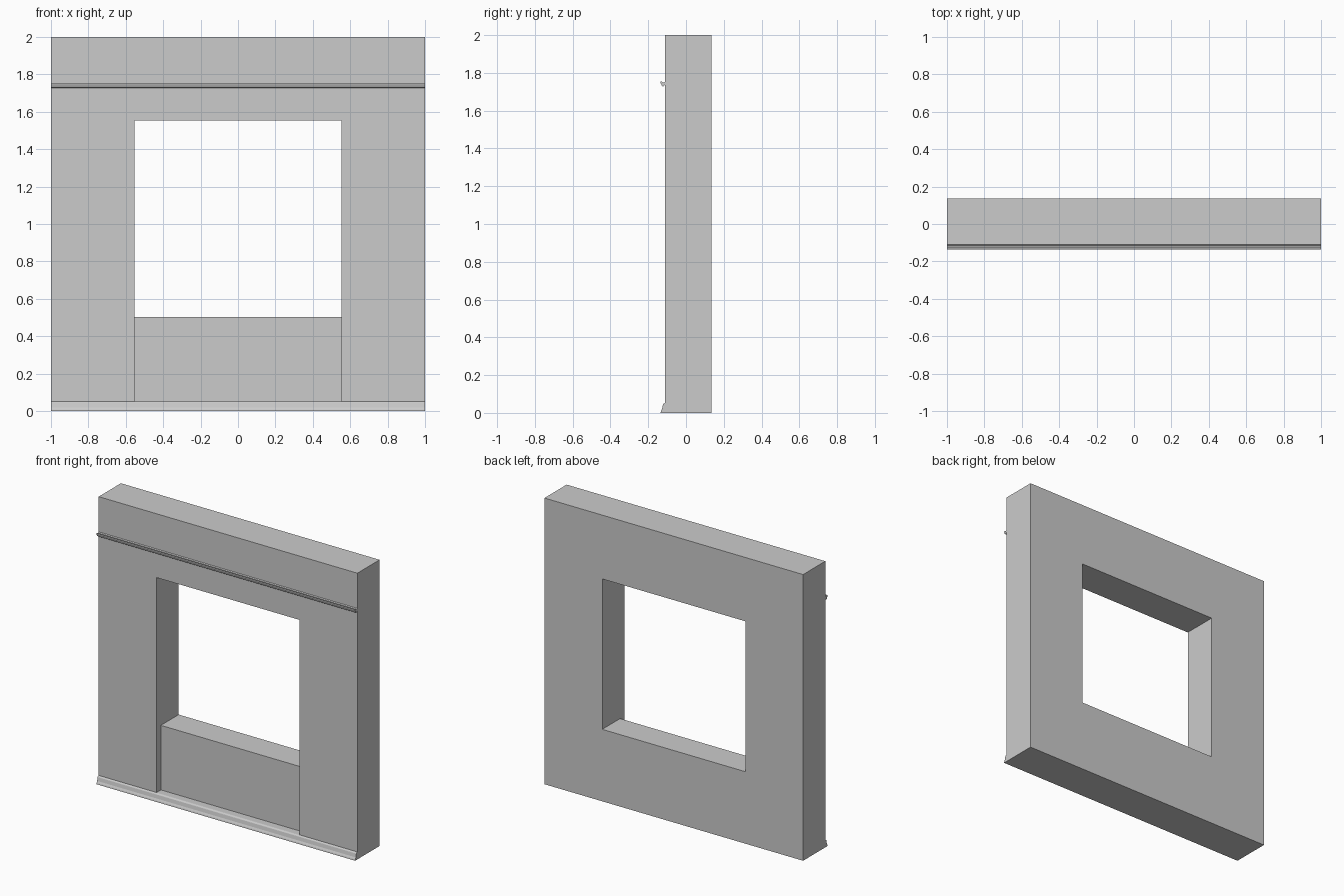
import bpy, bmesh
from math import cos, sin, pi

if "Cube" in bpy.data.objects:
    bpy.data.objects.remove(bpy.data.objects["Cube"])

FRONT, BACK = -0.11, 0.135      # wall faces
HALF_W = 0.553                  # half width of the window opening
SILL, HEAD = 0.503, 1.554
SKIRT_TOP = 0.052
PANEL_Y = -0.062                # face of the recessed panel under the window


def make_object(name, bm):
    bmesh.ops.recalc_face_normals(bm, faces=bm.faces)
    mesh = bpy.data.meshes.new(name)
    bm.to_mesh(mesh)
    bm.free()
    obj = bpy.data.objects.new(name, mesh)
    bpy.context.collection.objects.link(obj)
    return obj


def box(name, lo, hi):
    bm = bmesh.new()
    bmesh.ops.create_cube(bm, size=1)
    for v in bm.verts:
        v.co = [(a + b) / 2 + c * (b - a) for a, b, c in zip(lo, hi, v.co)]
    return make_object(name, bm)


def moulding(name, profile):
    """Extrude a (y, z) profile along the full width of the wall."""
    bm = bmesh.new()
    face = bm.faces.new([bm.verts.new((-1, y, z)) for y, z in profile])
    ext = bmesh.ops.extrude_face_region(bm, geom=[face])
    moved = [g for g in ext["geom"] if isinstance(g, bmesh.types.BMVert)]
    bmesh.ops.translate(bm, verts=moved, vec=(2, 0, 0))
    return make_object(name, bm)


# Wall slab with window opening and shallow recess below the sill
wall = box("wall", (-1, FRONT, 0), (1, BACK, 2))
cutters = [
    box("opening_cutter", (-HALF_W, -0.3, SILL), (HALF_W, 0.3, HEAD)),
    box("recess_cutter", (-HALF_W, -0.3, SKIRT_TOP), (HALF_W, PANEL_Y, SILL + 0.1)),
]
bpy.context.view_layer.objects.active = wall
for cutter in cutters:
    mod = wall.modifiers.new(cutter.name, "BOOLEAN")
    mod.operation = "DIFFERENCE"
    mod.solver = "EXACT"
    mod.object = cutter
    bpy.ops.object.modifier_apply(modifier=mod.name)
for cutter in cutters:
    bpy.data.objects.remove(cutter)

# Skirting board: small toe, sloped face, rounded top
top_curve = [(FRONT - 0.013 * cos(a), 0.04 + 0.012 * sin(a))
             for a in (i * pi / 8 for i in range(5))]
skirting = moulding("skirting", [(FRONT, 0), (-0.135, 0), (-0.133, 0.009),
                                 (-0.127, 0.02)] + top_curve)

# Picture rail: flat lip on top with a rounded underside
under_curve = [(-0.119 - 0.012 * sin(a), 1.741 - 0.013 * cos(a))
               for a in (i * pi / 10 for i in range(6))]
rail = moulding("picture_rail", [(FRONT, 1.754), (FRONT, 1.735), (-0.114, 1.735)]
                + under_curve + [(-0.135, 1.747), (-0.135, 1.754),
                                 (-0.128, 1.754), (-0.122, 1.749), (-0.116, 1.749)])
